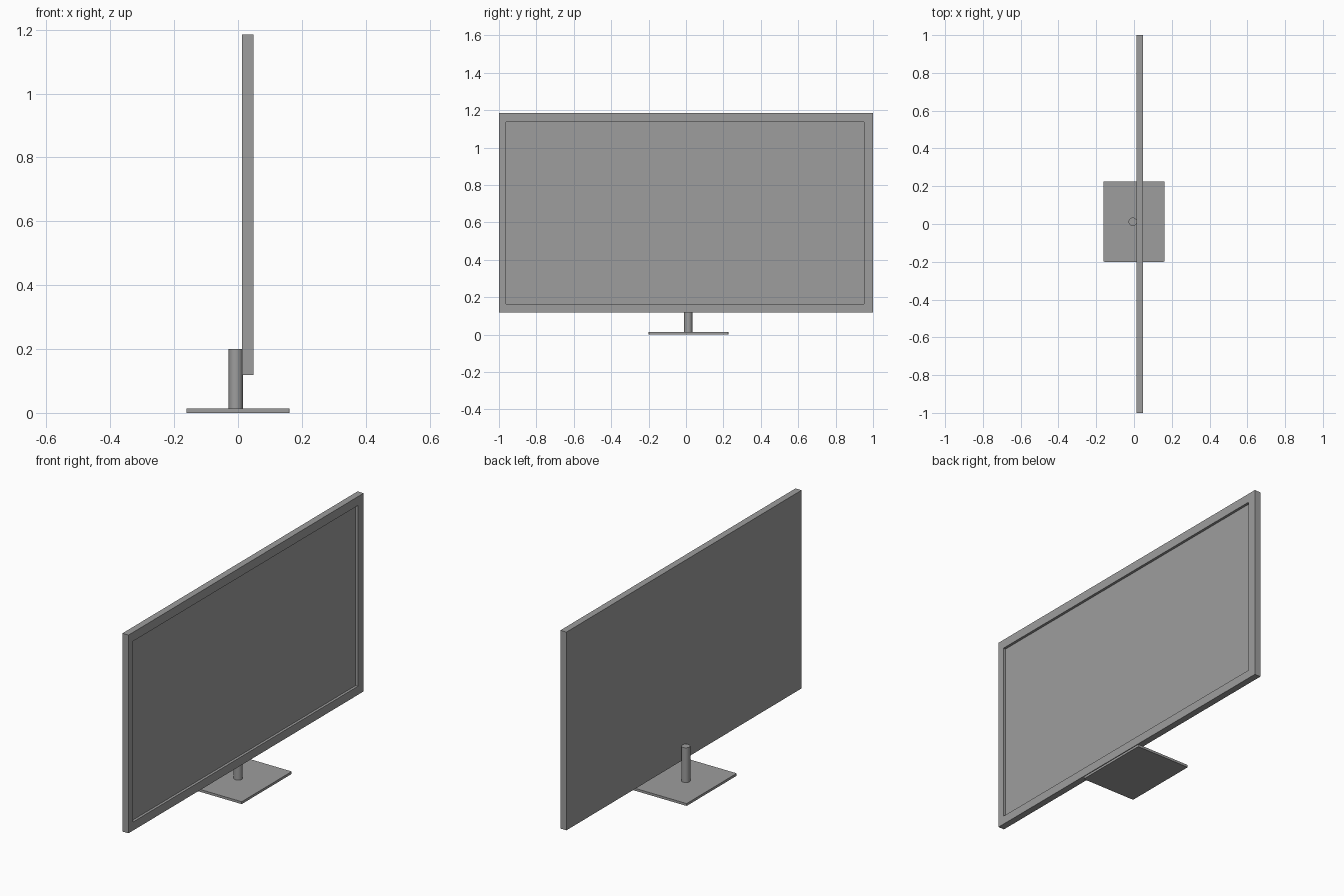
import bpy, bmesh
from mathutils import Vector

cube = bpy.data.objects.get("Cube")
if cube:
    bpy.data.objects.remove(cube, do_unlink=True)

# Single matte grey
grey = bpy.data.materials.new("grey")
grey.use_nodes = True
grey.diffuse_color = (0.34, 0.34, 0.34, 1)
grey.node_tree.nodes["Principled BSDF"].inputs["Base Color"].default_value = grey.diffuse_color


def box_mesh(lo, hi):
    """Box between two corners."""
    bm = bmesh.new()
    bmesh.ops.create_cube(bm, size=1)
    lo, hi = Vector(lo), Vector(hi)
    for v in bm.verts:
        v.co = (lo + hi) / 2 + v.co * (hi - lo)
    return bm


def add_object(name, bm):
    mesh = bpy.data.meshes.new(name)
    bm.to_mesh(mesh)
    bm.free()
    mesh.materials.append(grey)
    ob = bpy.data.objects.new(name, mesh)
    bpy.context.collection.objects.link(ob)
    return ob


# Display panel: thin slab with the screen sunk behind a narrow bezel
bm = box_mesh((0.012, -1, 0.118), (0.048, 1, 1.185))
bm.normal_update()
screen = max(bm.faces, key=lambda f: f.normal.x)
bmesh.ops.inset_region(bm, faces=[screen], thickness=0.04)
middle = screen.calc_center_median()
for v in screen.verts:
    v.co.y = 0.952 if v.co.y > middle.y else -0.962
    v.co.z = 1.137 if v.co.z > middle.z else 0.164
# Push the screen back, leaving straight recess walls
wall = bmesh.ops.extrude_discrete_faces(bm, faces=[screen])["faces"][0]
bmesh.ops.translate(bm, verts=wall.verts, vec=(-0.014, 0, 0))
add_object("display_panel", bm)

# Flat foot plate with slightly softened corners
bm = box_mesh((-0.162, -0.2, 0), (0.162, 0.226, 0.013))
corners = [e for e in bm.edges if abs(e.verts[0].co.z - e.verts[1].co.z) > 0.01]
bmesh.ops.bevel(bm, geom=corners, offset=0.005, segments=2, affect='EDGES', profile=0.5)
add_object("base_plate", bm)

# Round post joining the plate to the back of the panel
bpy.ops.mesh.primitive_cylinder_add(vertices=32, radius=0.022, depth=0.19,
                                    location=(-0.007, 0.012, 0.105))
post = bpy.context.object
post.name = "stand_post"
post.data.materials.append(grey)
bpy.ops.object.shade_smooth_by_angle()
